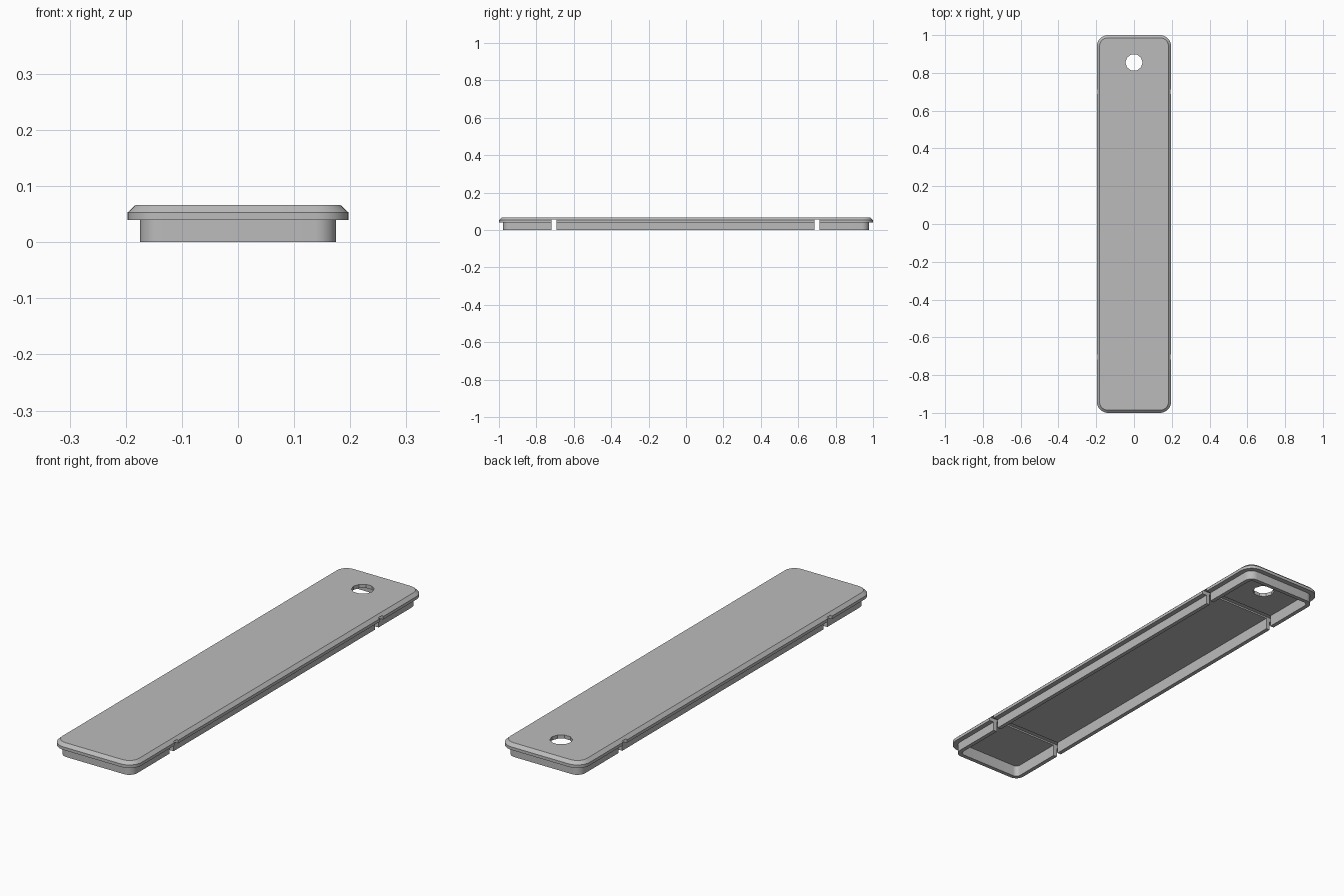
import bpy
import bmesh
import math

if "Cube" in bpy.data.objects:
    bpy.data.objects.remove(bpy.data.objects["Cube"], do_unlink=True)

HALF_W, HALF_L, CORNER = 0.197, 1.0, 0.06
STEPS = 8

grey = bpy.data.materials.new("plain grey")
grey.use_nodes = True
grey.diffuse_color = (0.5, 0.5, 0.5, 1)
grey.node_tree.nodes["Principled BSDF"].inputs["Base Color"].default_value = (0.5, 0.5, 0.5, 1)


def outline(inset, z):
    """Rounded rectangle, inset from the outermost edge."""
    radius = max(CORNER - inset, 0.012)
    cx, cy = HALF_W - inset - radius, HALF_L - inset - radius
    points = []
    for quarter, (sx, sy) in enumerate(((1, 1), (-1, 1), (-1, -1), (1, -1))):
        for i in range(STEPS + 1):
            a = math.pi / 2 * (quarter + i / STEPS)
            points.append((sx * cx + radius * math.cos(a), sy * cy + radius * math.sin(a), z))
    return points


# Lid: cross-section of (inset, height) swept from the top, round the rim, to the inside
section = [(0.014, 0.066), (0, 0.053), (0, 0.04), (0.022, 0.04),
           (0.022, 0), (0.04, 0), (0.04, 0.05)]
bm = bmesh.new()
rings = [[bm.verts.new(p) for p in outline(*s)] for s in section]
n = len(rings[0])
for upper, lower in zip(rings, rings[1:]):
    for i in range(n):
        j = (i + 1) % n
        bm.faces.new((upper[i], lower[i], lower[j], upper[j]))
bm.faces.new(rings[0])
bm.faces.new(reversed(rings[-1]))
bmesh.ops.recalc_face_normals(bm, faces=bm.faces)
mesh = bpy.data.meshes.new("lid")
bm.to_mesh(mesh)
bm.free()
mesh.materials.append(grey)
lid = bpy.data.objects.new("lid", mesh)
bpy.context.collection.objects.link(lid)


def cut(cutter, name):
    """Subtract a helper solid from the lid, then remove the helper."""
    cutter.name = name
    cutter.hide_render = True
    cutter.data.materials.append(grey)
    mod = lid.modifiers.new(name, 'BOOLEAN')
    mod.operation = 'DIFFERENCE'
    mod.solver = 'EXACT'
    mod.object = cutter
    bpy.context.view_layer.objects.active = lid
    bpy.ops.object.modifier_apply(modifier=name)
    bpy.data.objects.remove(cutter, do_unlink=True)


# Cross slots through the rim, near both ends
for y in (-0.705, 0.7):
    bpy.ops.mesh.primitive_cube_add(size=1, location=(0, y, 0.007))
    slot = bpy.context.object
    slot.scale = (0.6, 0.026, 0.1)
    cut(slot, "slot_cutter")

# Hanging hole at the back
bpy.ops.mesh.primitive_cylinder_add(vertices=10, radius=0.045, depth=0.4,
                                    location=(0, 0.855, 0.05),
                                    rotation=(0, 0, math.pi / 2))
cut(bpy.context.object, "hole_cutter")

bpy.ops.object.select_all(action='DESELECT')
lid.select_set(True)
bpy.context.view_layer.objects.active = lid
bpy.ops.object.shade_smooth_by_angle(angle=math.radians(30))
